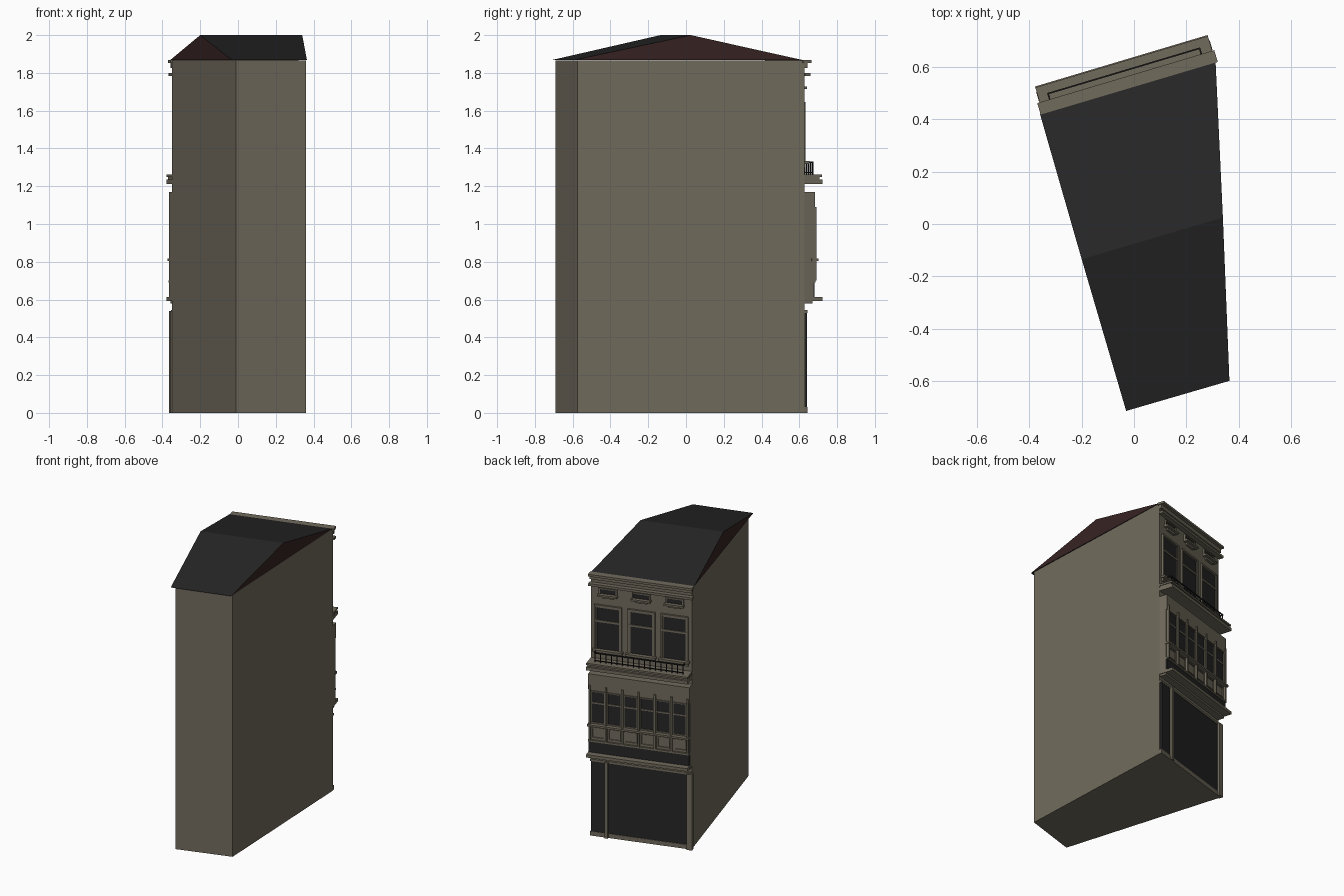
import bpy, bmesh, math
from mathutils import Matrix, Vector

if "Cube" in bpy.data.objects:
    bpy.data.objects.remove(bpy.data.objects["Cube"], do_unlink=True)


def material(name, rgb):
    m = bpy.data.materials.new(name)
    m.use_nodes = True
    m.diffuse_color = (*rgb, 1)
    m.node_tree.nodes["Principled BSDF"].inputs["Base Color"].default_value = (*rgb, 1)
    return m


STONE = material("stone", (0.165, 0.145, 0.107))
DARK = material("dark glass", (0.019, 0.019, 0.019))
SLATE = material("slate", (0.019, 0.019, 0.019))
GABLE = material("gable brown", (0.036, 0.016, 0.016))
IRON = material("black iron", (0.012, 0.012, 0.012))


def finish(name, bm, *mats):
    bmesh.ops.recalc_face_normals(bm, faces=bm.faces)
    me = bpy.data.meshes.new(name)
    bm.to_mesh(me)
    bm.free()
    for m in mats:
        me.materials.append(m)
    ob = bpy.data.objects.new(name, me)
    bpy.context.scene.collection.objects.link(ob)
    return ob


# Facade frame: a runs along the wall, d points outward, z is up
A, B = Vector((-0.35, 0.43, 0)), Vector((0.31, 0.627, 0))
L = (B - A).length
FACADE = Matrix.Translation(A) @ Matrix.Rotation(math.atan2(B.y - A.y, B.x - A.x), 4, "Z")


def boxes(name, mat, *specs):
    """Each spec is (a0, a1, d0, d1, z0, z1)."""
    bm = bmesh.new()
    for a0, a1, d0, d1, z0, z1 in specs:
        m = (FACADE @ Matrix.Translation(((a0 + a1) / 2, (d0 + d1) / 2, (z0 + z1) / 2))
             @ Matrix.Diagonal((a1 - a0, d1 - d0, z1 - z0, 1)))
        bmesh.ops.create_cube(bm, size=1, matrix=m)
    return finish(name, bm, mat)


def frame(a0, a1, z0, z1, w, d0, d1):
    """Four bars around an opening."""
    return [(a0 - w, a0, d0, d1, z0 - w, z1 + w), (a1, a1 + w, d0, d1, z0 - w, z1 + w),
            (a0, a1, d0, d1, z0 - w, z0), (a0, a1, d0, d1, z1, z1 + w)]


# Main walls: tapering plan extruded up
bm = bmesh.new()
plan = [(-0.01, -0.69), (0.36, -0.575), B.xy, A.xy]
base = bm.faces.new([bm.verts.new((x, y, 0)) for x, y in plan])
top = bmesh.ops.extrude_face_region(bm, geom=[base], use_keep_orig=True)["geom"]
bmesh.ops.translate(bm, vec=(0, 0, 1.865), verts=[v for v in top if isinstance(v, bmesh.types.BMVert)])
finish("walls", bm, STONE)

# Saddle roof with brown gable ends
bm = bmesh.new()
fr, fl, bl, br, ridge_r, ridge_l = [bm.verts.new(p) for p in (
    (-0.03, -0.715, 1.867), (0.365, -0.6, 1.867), (0.312, 0.622, 1.867),
    (-0.36, 0.422, 1.867), (-0.2, -0.135, 2), (0.34, 0.025, 2))]
for verts, idx in (((fr, fl, ridge_l, ridge_r), 0), ((bl, br, ridge_r, ridge_l), 0),
                   ((fl, bl, ridge_l), 1), ((br, fr, ridge_r), 1), ((fr, br, bl, fl), 0)):
    bm.faces.new(verts).material_index = idx
finish("roof", bm, SLATE, GABLE)

# Top cornices
boxes("top_cornices", STONE,
      (-0.01, L + 0.008, -0.01, 0.037, 1.852, 1.868),
      (-0.004, L + 0.003, 0, 0.016, 1.825, 1.852),
      (-0.01, L + 0.008, 0, 0.032, 1.783, 1.8))

# Ground floor: shop window, door, pilasters and threshold
door_post = 0.565
boxes("shop_window", DARK, (0.03, door_post, 0, 0.012, 0.03, 0.53))
boxes("door", DARK, (door_post + 0.02, L - 0.004, 0, 0.014, 0.03, 0.53))
boxes("shop_pilasters", STONE,
      (-0.008, 0.03, 0, 0.03, 0, 0.54), (door_post, door_post + 0.022, 0, 0.03, 0, 0.54))
boxes("shop_surround", STONE,
      (0, L, 0, 0.016, 0, 0.03), (0, L, 0, 0.016, 0.53, 0.545))

# Ledge under the bay
boxes("lower_ledge", STONE,
      (0, L, 0, 0.1, 0.592, 0.613), (0.005, L - 0.005, 0, 0.045, 0.578, 0.592))

# Bay with a row of six windows
boxes("bay", STONE, (0, L, 0, 0.05, 0.613, 1.17), (0, L, 0.05, 0.057, 1.06, 1.17),
      (0, L, 0.05, 0.062, 0.69, 0.702))
boxes("bay_base_band", DARK, (0.003, L - 0.003, 0.045, 0.056, 0.613, 0.69))
boxes("bay_sill", STONE, (-0.002, L + 0.002, 0.04, 0.078, 0.804, 0.817))
pitch = 0.111
glass, bars, panels = [], [], []
for i in range(6):
    c = L / 2 + (i - 2.5) * pitch
    h = 0.042
    glass.append((c - h, c + h, 0.05, 0.053, 0.83, 1.045))
    bars += frame(c - h, c + h, 0.83, 1.045, 0.006, 0.05, 0.058)
    bars.append((c - h, c + h, 0.05, 0.057, 0.962, 0.972))
    panels += frame(c - 0.036, c + 0.036, 0.722, 0.785, 0.007, 0.05, 0.056)
boxes("bay_glass", DARK, *glass)
boxes("bay_window_frames", STONE, *bars)
boxes("bay_panels", STONE, *panels)
boxes("bay_posts", STONE, *[(a - 0.006, a + 0.006, 0.05, 0.067, 0.7, 1.09)
                            for a in [L / 2 + (i - 3) * pitch for i in range(7)]])

# Balcony slab and iron railing
boxes("balcony", STONE, (0, L, 0, 0.1, 1.213, 1.236), (0.005, L - 0.005, 0, 0.085, 1.236, 1.25),
      (0, L, 0, 0.096, 1.25, 1.262))
r0, r1, count = 0.04, 0.645, 17
rail = [(r0, r1, 0.057, 0.063, 1.322, 1.33), (r0, r1, 0.058, 0.062, 1.27, 1.275)]
for i in range(count):
    a = r0 + 0.003 + (r1 - r0 - 0.006) * i / (count - 1)
    rail.append((a - 0.003, a + 0.003, 0.057, 0.063, 1.26, 1.325))
for a in (r0, r1):
    rail.append((a - 0.003, a + 0.003, 0, 0.063, 1.322, 1.33))
boxes("railing", IRON, *rail)

# Upper floor windows with attic vents above them
glass, bars, sills, vents, vent_trim = [], [], [], [], []
for i in range(3):
    c = L / 2 + (i - 1) * 0.226
    h = 0.082
    glass.append((c - h, c + h, 0, 0.004, 1.31, 1.635))
    bars += frame(c - h, c + h, 1.31, 1.635, 0.012, 0, 0.013)
    bars += frame(c - h + 0.008, c + h - 0.008, 1.318, 1.627, 0.008, 0, 0.008)
    bars.append((c - h, c + h, 0, 0.011, 1.525, 1.539))
    sills.append((c - h - 0.02, c + h + 0.02, 0, 0.032, 1.318, 1.333))
    vents.append((c - 0.054, c + 0.054, 0, 0.004, 1.725, 1.762))
    vent_trim += frame(c - 0.054, c + 0.054, 1.728, 1.762, 0.008, 0, 0.012)
    vent_trim.append((c - 0.066, c + 0.066, 0, 0.03, 1.715, 1.728))
    vent_trim.append((c - 0.04, c + 0.04, 0, 0.014, 1.7, 1.715))
boxes("upper_glass", DARK, *glass)
boxes("upper_window_frames", STONE, *bars)
boxes("upper_sills", STONE, *sills)
boxes("attic_vents", DARK, *vents)
boxes("attic_vent_trim", STONE, *vent_trim)
